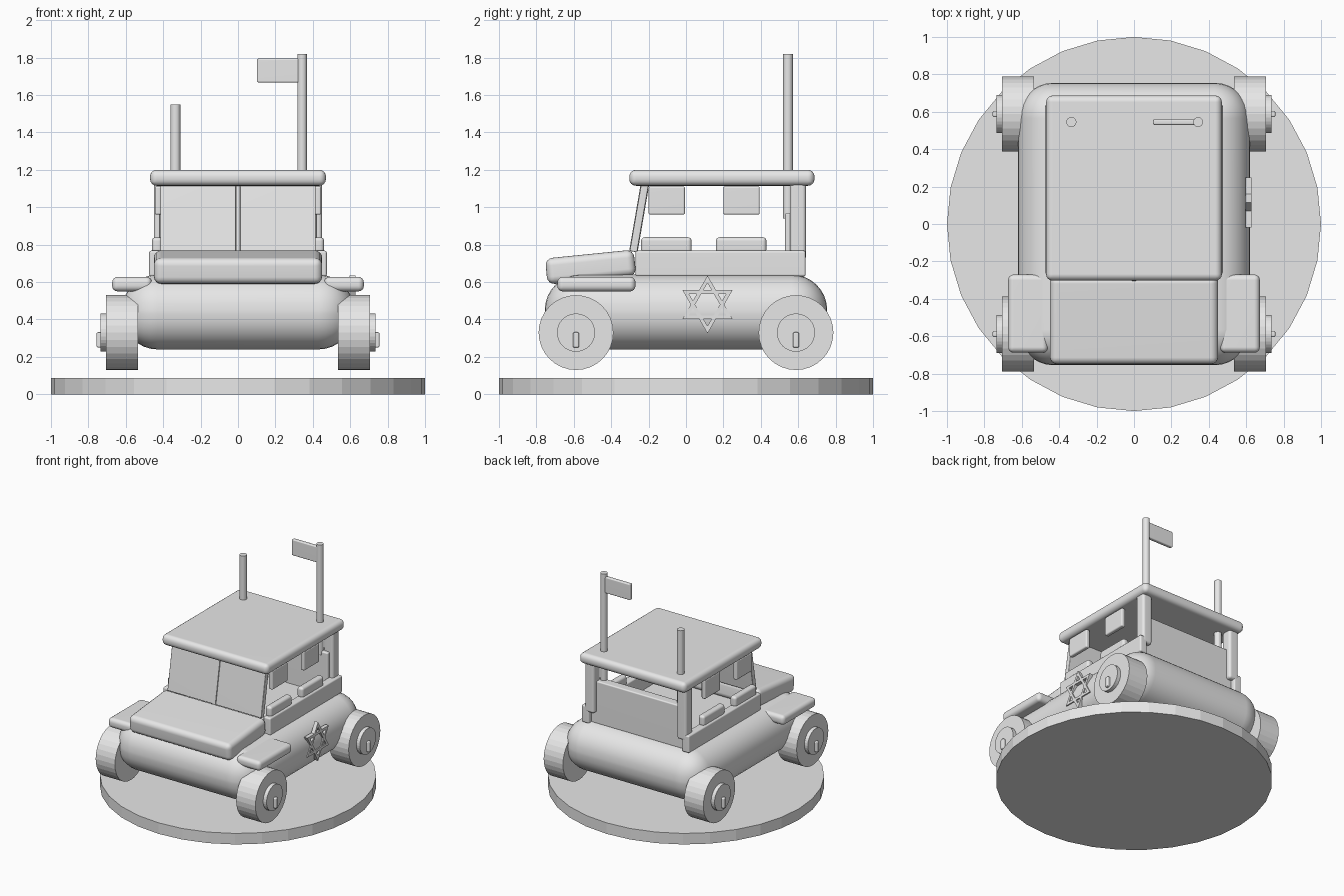
import bpy, bmesh, math
from mathutils import Matrix, Vector

cube = bpy.data.objects.get("Cube")
if cube:
    bpy.data.objects.remove(cube, do_unlink=True)

GREY = (0.8, 0.8, 0.8, 1)
grey = bpy.data.materials.new("plain_grey")
grey.use_nodes = True
grey.diffuse_color = GREY
grey.node_tree.nodes["Principled BSDF"].inputs["Base Color"].default_value = GREY


def finish(name, bm, smooth=False):
    bmesh.ops.recalc_face_normals(bm, faces=bm.faces)
    mesh = bpy.data.meshes.new(name)
    for f in bm.faces:
        f.smooth = smooth
    bm.to_mesh(mesh)
    bm.free()
    mesh.materials.append(grey)
    ob = bpy.data.objects.new(name, mesh)
    bpy.context.collection.objects.link(ob)
    if smooth:
        ob.modifiers.new("even_shading", 'WEIGHTED_NORMAL')
    return ob


def box(name, x, y, z, bevel=0.0, segments=4, tilt=0.0):
    """Rounded box from (low, high) ranges, tilted about x."""
    bm = bmesh.new()
    bmesh.ops.create_cube(bm, size=1)
    size = Vector([r[1] - r[0] for r in (x, y, z)])
    bmesh.ops.scale(bm, vec=size, verts=bm.verts)
    if bevel:
        bmesh.ops.bevel(bm, geom=bm.edges[:], offset=bevel, segments=segments,
                        profile=0.5, affect='EDGES', clamp_overlap=True)
    ob = finish(name, bm, bevel > 0)
    ob.location = [(r[0] + r[1]) / 2 for r in (x, y, z)]
    ob.rotation_euler.x = tilt
    return ob


def pair(name, x, y, z, bevel=0.0, segments=4):
    """The same box on both sides."""
    box("left_" + name, x, y, z, bevel, segments)
    box("right_" + name, (-x[1], -x[0]), y, z, bevel, segments)


def cylinder(name, centre, radius, depth, sides=32, sideways=False):
    bm = bmesh.new()
    bmesh.ops.create_cone(bm, cap_ends=True, segments=sides,
                          radius1=radius, radius2=radius, depth=depth)
    if sideways:
        bmesh.ops.rotate(bm, verts=bm.verts, matrix=Matrix.Rotation(math.pi / 2, 3, 'Y'))
    ob = finish(name, bm)
    ob.location = centre
    return ob


# Stand and main body
cylinder("round_base", (0, 0, 0.044), 1, 0.088)
box("body", (-0.62, 0.62), (-0.755, 0.755), (0.24, 0.64), 0.19, 8)
box("bonnet", (-0.45, 0.45), (-0.748, -0.272), (0.61, 0.75), 0.04, 4, 0.1)

# Side parts
pair("front_fender", (0.46, 0.673), (-0.688, -0.27), (0.55, 0.628), 0.03)
pair("side_wall", (0.41, 0.475), (-0.27, 0.64), (0.63, 0.768), 0.012, 3)
pair("rear_post", (0.365, 0.45), (0.555, 0.642), (0.72, 1.13), 0.02)
for place, y in (("front", -0.105), ("rear", 0.295)):
    pair(place + "_armrest", (0.405, 0.46), (y - 0.135, y + 0.135), (0.755, 0.84), 0.02)
for place, y in (("front", -0.103), ("rear", 0.297)):
    pair(place + "_hanging_panel", (0.41, 0.445), (y - 0.097, y + 0.097), (0.96, 1.112), 0.01, 3)

# Cabin
box("rear_panel", (-0.42, 0.42), (0.53, 0.605), (0.63, 0.97), 0.01, 3)
box("roof", (-0.47, 0.47), (-0.303, 0.687), (1.115, 1.2), 0.035)
pair("windscreen_pane", (0.012, 0.415), (-0.02, 0.02), (-0.185, 0.185), 0.006, 2)
for side in ("left", "right"):
    pane = bpy.data.objects[side + "_windscreen_pane"]
    pane.location.y, pane.location.z = -0.25, 0.945
    pane.rotation_euler.x = -0.17
box("windscreen_divider", (-0.012, 0.012), (-0.273, -0.227), (0.76, 1.13), 0.0, 1, -0.17)

# Poles and flag
cylinder("aerial", (-0.335, 0.545, 1.245), 0.027, 0.61)
cylinder("flag_pole", (0.343, 0.545, 1.38), 0.026, 0.88)
box("flag", (0.102, 0.33), (0.53, 0.56), (1.667, 1.795), 0.008, 3)

# Wheels with hubs and keys
for side, s in (("left", 1), ("right", -1)):
    for place, y in (("front", -0.588), ("rear", 0.588)):
        name = side + "_" + place
        cylinder(name + "_wheel", (s * 0.62, y, 0.33), 0.2, 0.17, 32, True)
        cylinder(name + "_hub", (s * 0.71, y, 0.33), 0.102, 0.05, 32, True)
        box(name + "_hub_key", sorted((s * 0.71, s * 0.756)), (y - 0.016, y + 0.016),
            (0.25, 0.332), 0.008, 3)

# Six-pointed ornament from two triangular rings on the left side
for name, turn in (("upright", 0), ("inverted", math.pi)):
    bm = bmesh.new()
    rings = []
    for radius, x in ((0.155, 0.597), (0.155, 0.627), (0.115, 0.627), (0.115, 0.597)):
        angles = [turn + i * math.tau / 3 for i in range(3)]
        rings.append([bm.verts.new((x, radius * math.sin(a), radius * math.cos(a)))
                      for a in angles])
    for k in range(4):
        a, b = rings[k], rings[(k + 1) % 4]
        for i in range(3):
            j = (i + 1) % 3
            bm.faces.new((a[i], a[j], b[j], b[i]))
    finish(name + "_triangle", bm).location = (0, 0.115, 0.48)
